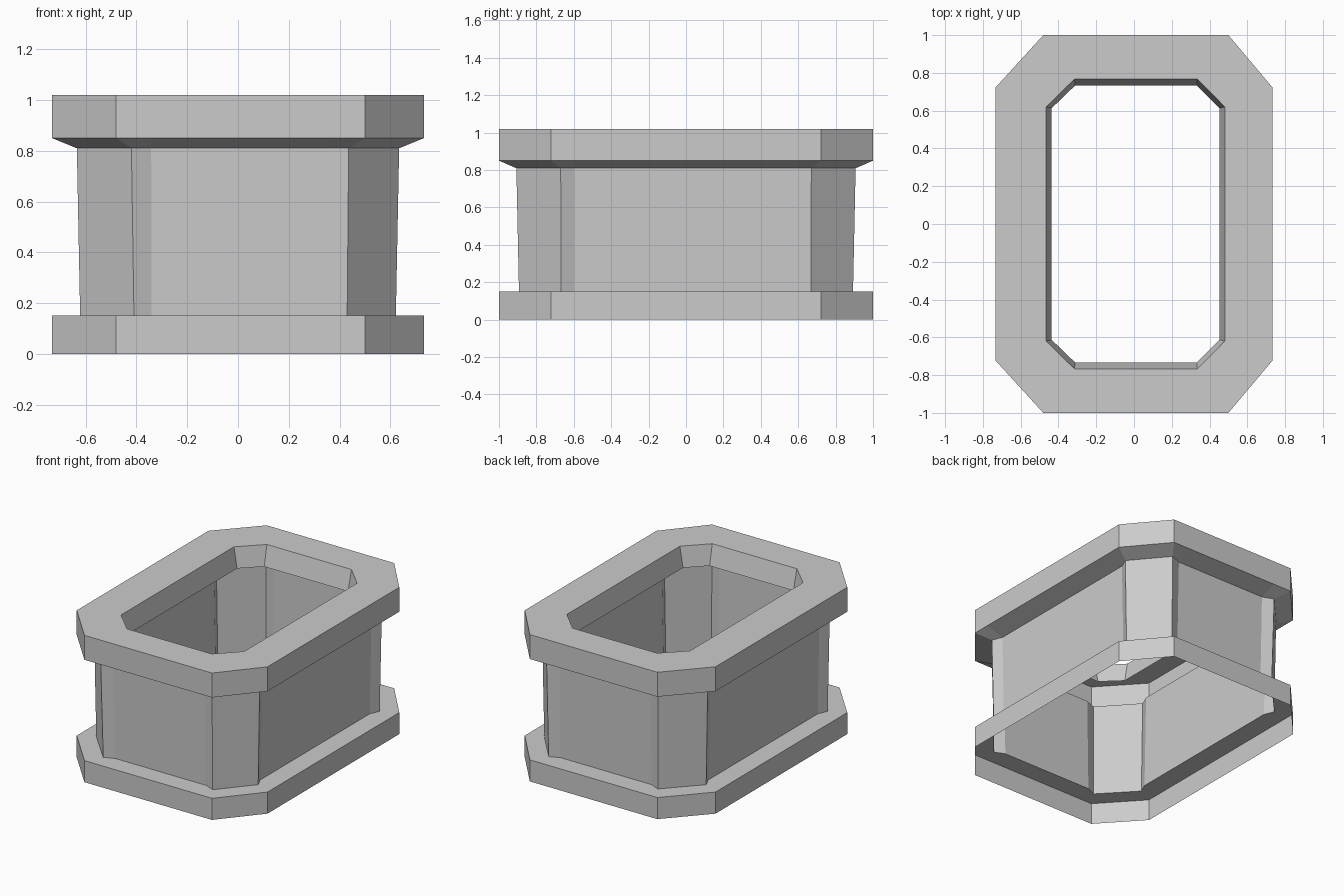
import bpy
import bmesh

if "Cube" in bpy.data.objects:
    bpy.data.objects.remove(bpy.data.objects["Cube"])


def ring(z, hx, hy, cx, cy, off=0.0, inset=0.0, px=None, py=None):
    """Chamfered rectangle, counter-clockwise. cx / cy are where the straight
    sides end. px / py add a shallow recessed panel on every side."""
    pts = []
    sides = [(1, 0), (0, 1), (-1, 0), (0, -1)]
    for nx, ny in sides:
        half = cy if nx else cx
        panel = (py if nx else px)
        steps = [(-half, 0), (half, 0)]
        if panel:
            steps = [(-half, 0), (-panel, inset), (panel, inset), (half, 0)]
        for t, d in steps:
            if nx:
                pts.append((nx * (hx - d), t * nx, z))
            else:
                pts.append((-t * ny + off, ny * (hy - d), z))
    return pts


def loft(name, rings):
    bm = bmesh.new()
    loops = [[bm.verts.new(p) for p in r] for r in rings]
    for a, b in zip(loops, loops[1:]):
        n = len(a)
        for i in range(n):
            j = (i + 1) % n
            bm.faces.new((a[i], a[j], b[j], b[i]))
    # merge the coplanar strips left by the panel points
    bmesh.ops.dissolve_limit(bm, angle_limit=0.002, verts=bm.verts[:],
                             edges=bm.edges[:])
    mesh = bpy.data.meshes.new(name)
    bm.to_mesh(mesh)
    bm.free()
    obj = bpy.data.objects.new(name, mesh)
    bpy.context.collection.objects.link(obj)
    return obj


PANEL = dict(px=0.35, py=0.60)


def outer(z):
    return ring(z, 0.733, 1.0, 0.49, 0.723, 0.01, **PANEL)


wall_low = ring(0.15, 0.622, 0.893, 0.42, 0.667, 0.01, 0.03, **PANEL)
wall_top = ring(0.81, 0.635, 0.907, 0.428, 0.67, 0.008, 0.03, **PANEL)

# Open-bottomed base with a flat ledge
loft("base_skirt", [outer(0), outer(0.15), wall_low])

# Flared wall with recessed panels
loft("wall", [wall_low, wall_top])


# Top rim: sloped underside, outer band, flat top, inner lip
def opening(z, hx, hy, cx, cy):
    pts = ring(z, hx, hy, cx, cy, 0.01, px=0.25, py=0.5)
    return [(x + (0.008 if abs(x) > hx - 0.01 else 0), y, z) for x, y, z in pts]


loft("top_rim", [wall_top, outer(0.85), outer(1.02),
                 opening(1.02, 0.473, 0.767, 0.325, 0.62),
                 opening(0.88, 0.444, 0.733, 0.322, 0.613)])
